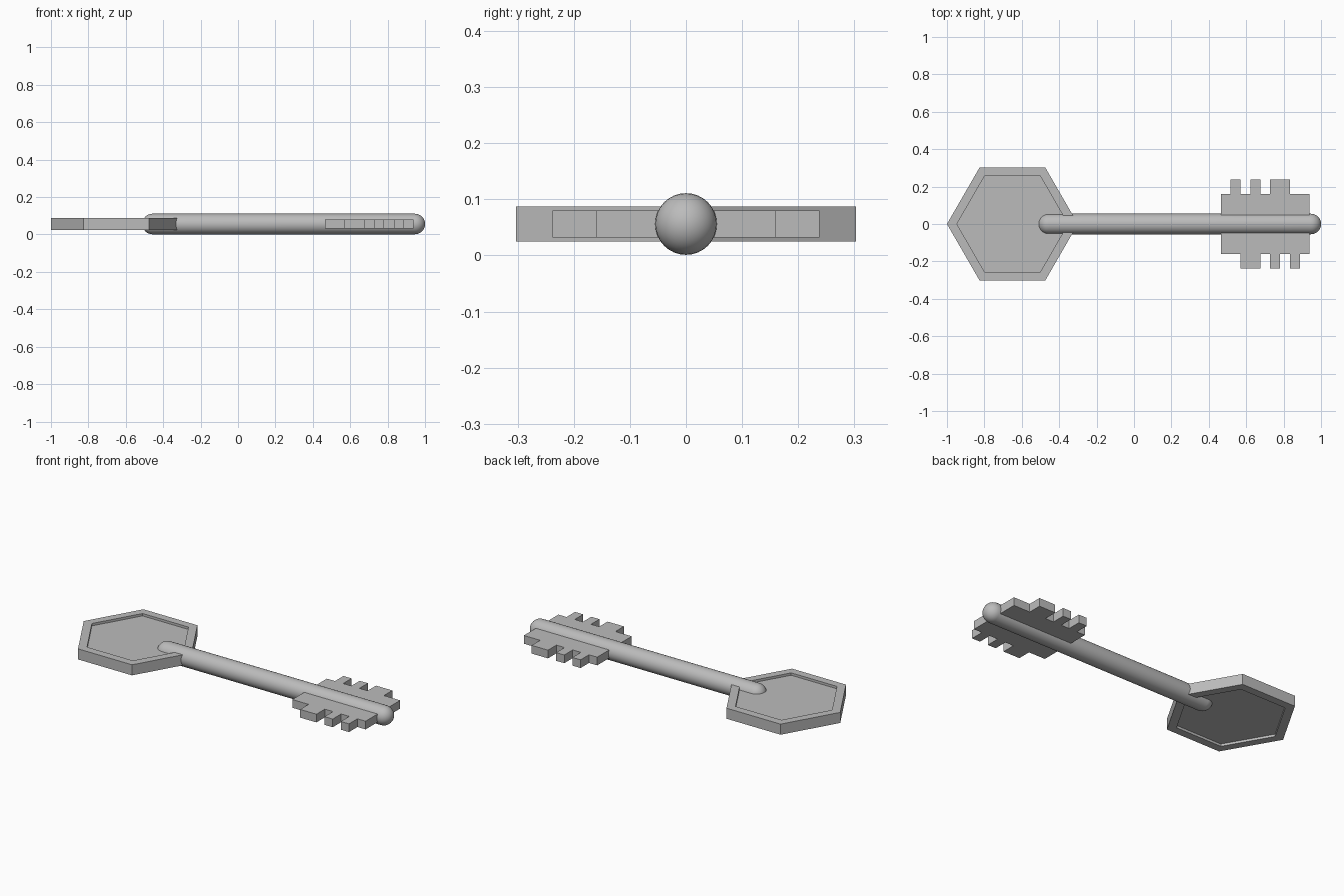
import bpy, bmesh, math
from mathutils import Matrix

if "Cube" in bpy.data.objects:
    bpy.data.objects.remove(bpy.data.objects["Cube"], do_unlink=True)

steel = bpy.data.materials.new("grey_steel")
steel.use_nodes = True
colour = (0.5, 0.5, 0.5, 1)
steel.diffuse_color = colour
steel.node_tree.nodes["Principled BSDF"].inputs["Base Color"].default_value = colour

MID = 0.056        # height of the middle plane
RADIUS = 0.055     # shaft radius
BOW_X = -0.65      # centre of the hexagonal handle


def finish(name, bm):
    bmesh.ops.recalc_face_normals(bm, faces=bm.faces[:])
    mesh = bpy.data.meshes.new(name)
    bm.to_mesh(mesh)
    bm.free()
    mesh.materials.append(steel)
    obj = bpy.data.objects.new(name, mesh)
    bpy.context.collection.objects.link(obj)
    return obj


def prism(name, sides, radius, x, half):
    bm = bmesh.new()
    bmesh.ops.create_cone(bm, cap_ends=True, segments=sides, radius1=radius,
                          radius2=radius, depth=2 * half)
    # put a corner on the x axis
    turn = -math.atan2(bm.verts[:][0].co.y, bm.verts[:][0].co.x)
    bm.transform(Matrix.Translation((x, 0, MID)) @ Matrix.Rotation(turn, 4, 'Z'))
    return bm


# Hexagonal handle with a raised rim on both faces
bm = prism("handle", 6, 0.35, BOW_X, 0.031)
for cap in [f for f in bm.faces if abs(f.normal.z) > 0.9]:
    side = 1 if cap.calc_center_median().z > MID else -1
    bmesh.ops.inset_region(bm, faces=[cap], thickness=0.053)
    bmesh.ops.inset_region(bm, faces=[cap], thickness=0.0)
    for v in cap.verts:
        v.co.z -= side * 0.014
handle = finish("handle", bm)

# Ring hole through the handle
cutter = finish("hole_cutter", prism("hole_cutter", 32, 0.05, -0.81, 0.1))
cutter.hide_render = True
cutter.hide_viewport = True
cut = handle.modifiers.new("ring_hole", 'BOOLEAN')
cut.operation = 'DIFFERENCE'
cut.solver = 'EXACT'
cut.object = cutter

# Round shaft with domed ends, spun from a half profile
START, END, STEPS = -0.512, 1.0, 8
arc = [i * math.pi / 2 / STEPS for i in range(STEPS + 1)]
profile = [(START + RADIUS * (1 - math.cos(a)), RADIUS * math.sin(a)) for a in arc]
profile += [(END - RADIUS * (1 - math.cos(a)), RADIUS * math.sin(a)) for a in reversed(arc)]
bm = bmesh.new()
verts = [bm.verts.new((x, 0, r)) for x, r in profile]
edges = [bm.edges.new(pair) for pair in zip(verts, verts[1:])]
bmesh.ops.spin(bm, geom=verts + edges, cent=(0, 0, 0), axis=(1, 0, 0),
               angle=math.tau, steps=32, use_duplicate=False)
bmesh.ops.remove_doubles(bm, verts=bm.verts[:], dist=0.0005)
bm.transform(Matrix.Translation((0, 0, MID)))
shaft = finish("shaft", bm)
for poly in shaft.data.polygons:
    poly.use_smooth = True

# Toothed blades on both sides of the shaft: teeth given in grid steps
BIT_X, STEP = 0.464, 0.0528


def blade_edge(side, teeth):
    points = [(0, 0.16)]
    for a, b in teeth:
        points += [(a, 0.16), (a, 0.238), (b, 0.238), (b, 0.16)]
    points.append((9, 0.16))
    return [(BIT_X + k * STEP, side * y) for k, y in points]


outline = blade_edge(1, [(1, 2), (3, 4), (5, 7)])
outline += reversed(blade_edge(-1, [(2, 4), (5, 6), (7, 8)]))
bm = bmesh.new()
face = bm.faces.new([bm.verts.new((x, y, MID - 0.024)) for x, y in outline])
top = bmesh.ops.extrude_face_region(bm, geom=[face])["geom"]
bmesh.ops.translate(bm, vec=(0, 0, 0.048),
                    verts=[v for v in top if isinstance(v, bmesh.types.BMVert)])
finish("toothed_blade", bm)
